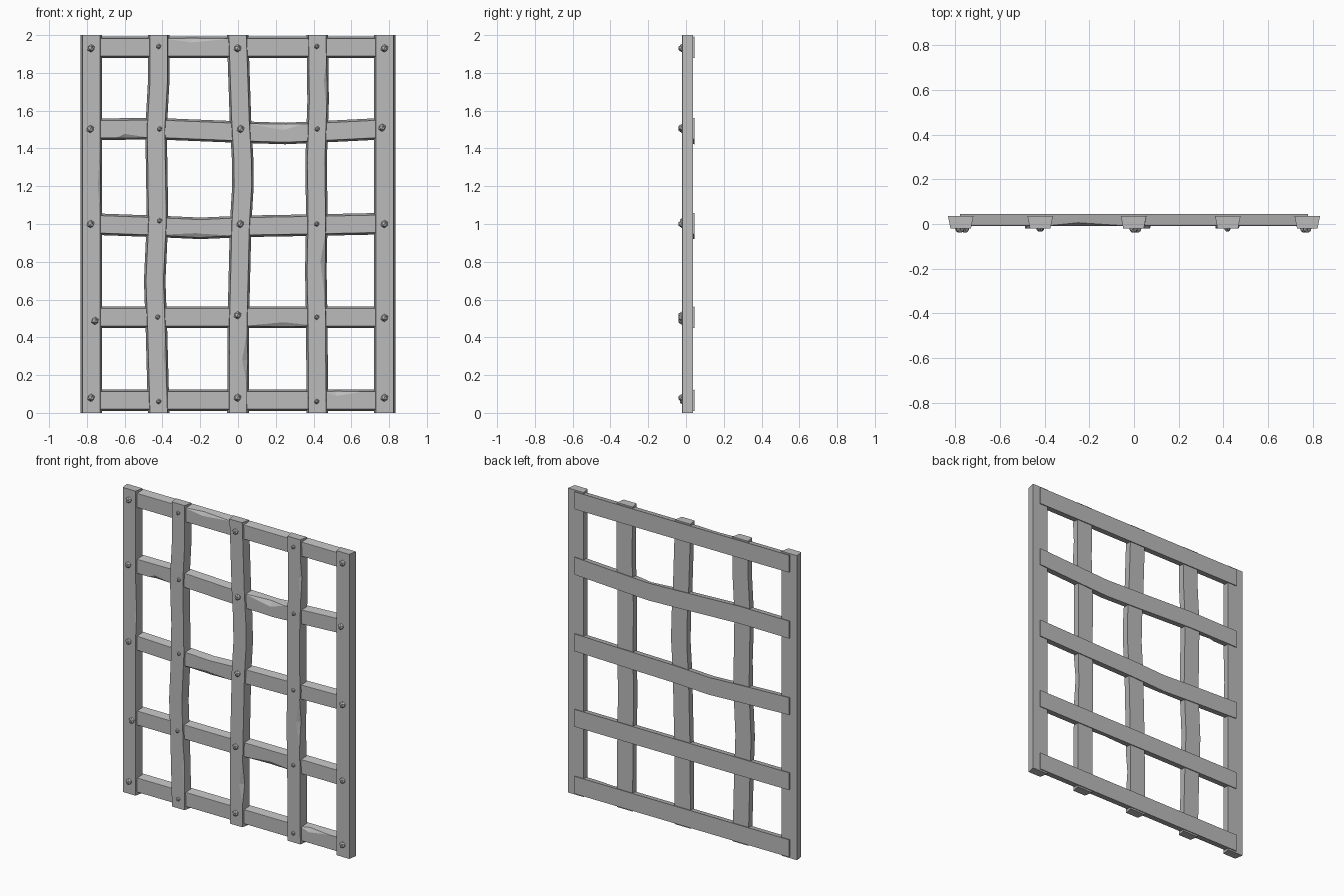
import bpy, bmesh
from mathutils import Vector, Matrix

cube = bpy.data.objects.get("Cube")
if cube:
    bpy.data.objects.remove(cube)


def material(name, value):
    mat = bpy.data.materials.new(name)
    mat.use_nodes = True
    colour = (value, value, value, 1)
    mat.diffuse_color = colour
    mat.node_tree.nodes["Principled BSDF"].inputs["Base Color"].default_value = colour
    return mat


IRON = material("grey iron", 0.5)


def finish(bm, name):
    bmesh.ops.recalc_face_normals(bm, faces=bm.faces)
    mesh = bpy.data.meshes.new(name)
    bm.to_mesh(mesh)
    bm.free()
    mesh.materials.append(IRON)
    obj = bpy.data.objects.new(name, mesh)
    bpy.context.collection.objects.link(obj)
    return obj


def sample(points, t):
    """Piecewise linear value along a list of (t, value)."""
    for (a, va), (b, vb) in zip(points, points[1:]):
        if t <= b:
            return va + (vb - va) * max(0, t - a) / (b - a)
    return points[-1][1]


def bar(name, path, front, back, place, chips=(), half=0.057, taper=0.011):
    """Bent tapered bar; each chip (start, peak, end, side, size) cuts a front edge."""
    stops = {t for t, _ in path}
    for chip in chips:
        stops.update(chip[:3])
    bm = bmesh.new()
    rings = []
    for t in sorted(stops):
        centre = sample(path, t)
        halves = []
        for side in (-1, 1):
            cut = 0.001
            for start, peak, end, s, size in chips:
                if s == side and start < t < end:
                    cut = max(cut, sample([(start, 0), (peak, size), (end, 0)], t))
            depth = min(cut * 0.7, 0.03)
            wide = half - taper * (1 - depth / (back - front))
            halves.append([(centre + side * half, back),
                           (centre + side * wide, front + depth),
                           (centre + side * (half - taper - cut), front)])
        section = halves[0] + halves[1][::-1]
        rings.append([bm.verts.new(place(t, u, y)) for u, y in section])
    for a, b in zip(rings, rings[1:]):
        for i in range(6):
            j = (i + 1) % 6
            bm.faces.new((a[i], a[j], b[j], b[i]))
    bm.faces.new(rings[0])
    bm.faces.new(rings[-1])
    return finish(bm, name)


def upright(t, u, y):
    return Vector((u, y, t))


def level(t, u, y):
    return Vector((t, y, u))


# Upright bars, path as (height, x)
uprights = {
    "right_outer_upright": ([(0, -.776), (2, -.776)], [(1.05, 1.2, 1.4, 1, .012)]),
    "right_inner_upright": ([(0, -.42), (.45, -.432), (.7, -.441), (1.02, -.426),
                             (1.5, -.434), (1.75, -.42), (2, -.42)],
                            [(.1, .3, .42, 1, .012), (1.05, 1.2, 1.4, -1, .012)]),
    "middle_upright": ([(0, 0), (.5, .002), (1, .014), (1.2, .026), (1.35, .024),
                        (1.55, .013), (2, -.002)],
                       [(.15, .28, .42, 1, .025)]),
    "left_inner_upright": ([(0, .42), (.5, .417), (.75, .412), (1, .417),
                            (1.35, .414), (1.65, .424), (2, .42)],
                           [(.62, .8, .94, 1, .022), (1.6, 1.75, 1.86, 1, .015)]),
    "left_outer_upright": ([(0, .776), (2, .776)], []),
}
for name, (path, chips) in uprights.items():
    bar(name, path, -.02, .036, upright, chips)

# Cross bars behind the uprights, path as (x, height)
E = .78
crossbars = {
    "bottom_crossbar": ([(-E, .066), (E, .066)], [(.46, .52, .66, 1, .022)]),
    "lower_crossbar": ([(-E, .506), (E, .506)], [(.04, .24, .42, -1, .02)]),
    "middle_crossbar": ([(-E, 1.0), (-.42, .987), (-.2, .977), (.05, .988), (.4, .994), (E, 1.002)],
                        [(-.42, -.22, -.04, -1, .02)]),
    "upper_crossbar": ([(-E, 1.502), (-.42, 1.504), (0, 1.487), (.25, 1.479), (.42, 1.487), (E, 1.505)],
                       [(-.64, -.6, -.48, -1, .02), (.06, .24, .34, 1, .028)]),
    "top_crossbar": ([(-E, 1.935), (E, 1.935)], [(-.38, -.25, -.05, 1, .02)]),
}
for name, (path, chips) in crossbars.items():
    bar(name, path, -.008, .044, level, chips)

# Faceted rivets where the bars cross
rivet_columns = [
    ("right_outer", .021, [(-.778, .08), (-.757, .487), (-.78, 1), (-.782, 1.503), (-.778, 1.93)]),
    ("right_inner", .014, [(-.42, .06), (-.425, .507), (-.415, 1.017), (-.415, 1.503), (-.42, 1.94)]),
    ("middle", .021, [(-.002, .08), (-.002, .517), (.012, 1), (.014, 1.503), (-.002, 1.93)]),
    ("left_inner", .014, [(.417, .06), (.417, .507), (.417, 1), (.42, 1.503), (.417, 1.94)]),
    ("left_outer", .021, [(.775, .08), (.775, .503), (.775, 1), (.763, 1.51), (.775, 1.93)]),
]
for column, radius, spots in rivet_columns:
    bm = bmesh.new()
    for x, z in spots:
        bmesh.ops.create_icosphere(bm, subdivisions=1, radius=radius,
                                   matrix=Matrix.Translation((x, -.021, z)))
    finish(bm, column + "_rivets")
